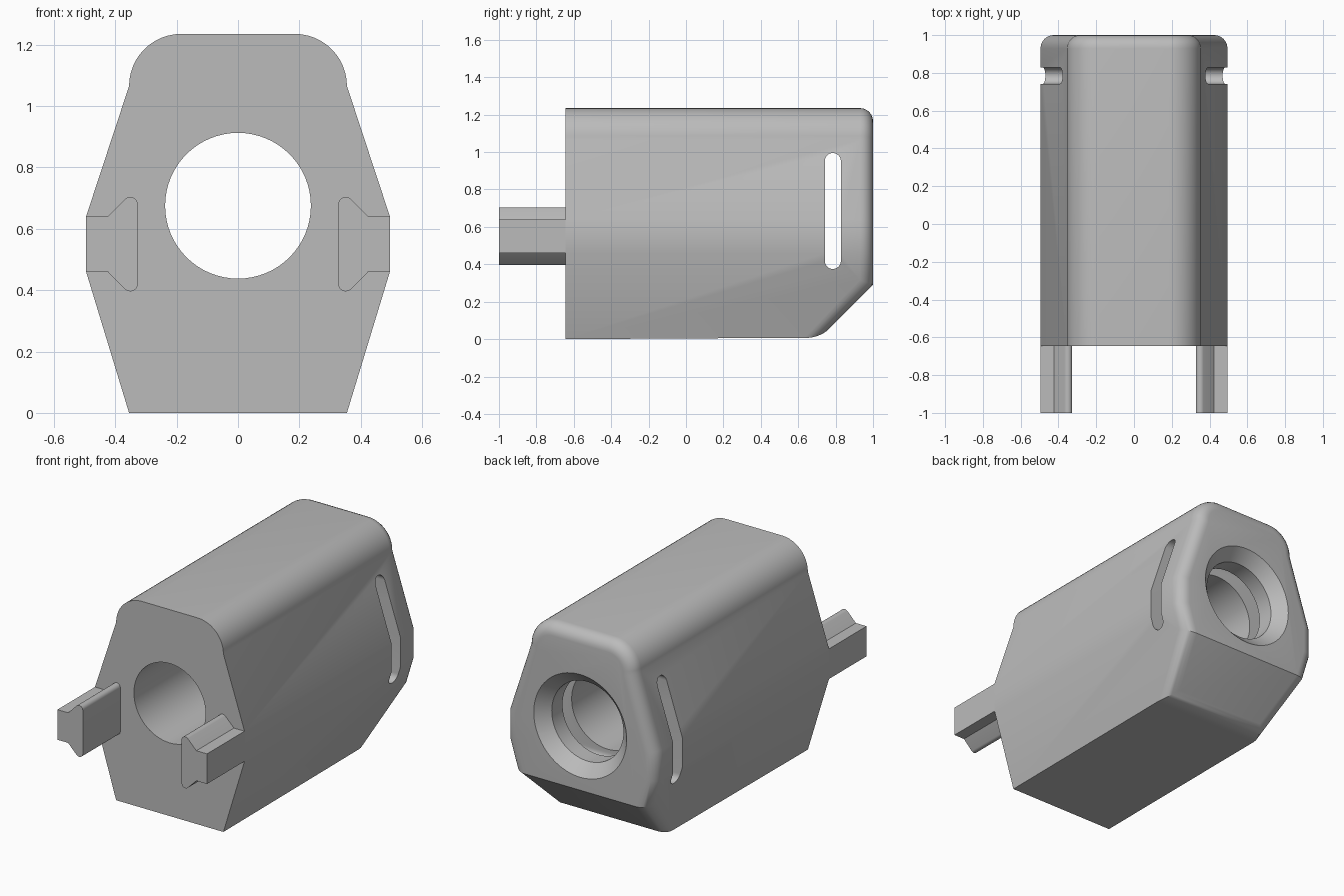
import bpy, bmesh
from math import sin, cos, pi, radians
from mathutils import Vector

if "Cube" in bpy.data.objects:
    bpy.data.objects.remove(bpy.data.objects["Cube"], do_unlink=True)

FRONT, BACK, TIP = -0.645, 1.0, -1.0
BORE_Z, BORE_R = 0.675, 0.2375

grey = bpy.data.materials.new("plain grey")
grey.use_nodes = True
colour = (0.5, 0.5, 0.5, 1)
grey.diffuse_color = colour
grey.node_tree.nodes["Principled BSDF"].inputs["Base Color"].default_value = colour


def arc(cx, cz, r, start, end, n):
    """Points on an arc, angles in degrees."""
    angles = [radians(start + (end - start) * i / n) for i in range(n + 1)]
    return [(cx + r * cos(a), cz + r * sin(a)) for a in angles]


def prism(points, a, b, axis="y"):
    """Extrude a 2D outline from a to b along y or x."""
    bm = bmesh.new()
    place = (lambda p, t: (p[0], t, p[1])) if axis == "y" else (lambda p, t: (t, p[0], p[1]))
    rings = [[bm.verts.new(place(p, t)) for p in points] for t in (a, b)]
    n = len(points)
    for i in range(n):
        j = (i + 1) % n
        bm.faces.new((rings[0][i], rings[0][j], rings[1][j], rings[1][i]))
    for ring in rings:
        bm.faces.new(ring)
    bmesh.ops.recalc_face_normals(bm, faces=bm.faces)
    return bm


def make_object(name, bm):
    bmesh.ops.recalc_face_normals(bm, faces=bm.faces)
    mesh = bpy.data.meshes.new(name)
    bm.to_mesh(mesh)
    bm.free()
    mesh.materials.append(grey)
    obj = bpy.data.objects.new(name, mesh)
    bpy.context.collection.objects.link(obj)
    return obj


def activate(obj):
    bpy.ops.object.select_all(action="DESELECT")
    obj.select_set(True)
    bpy.context.view_layer.objects.active = obj


def smooth(obj):
    activate(obj)
    bpy.ops.object.shade_smooth_by_angle(angle=radians(30))


# Housing: tapered outline with rounded shoulders
right_half = [(0.355, 0), (0.495, 0.46), (0.495, 0.64)] + arc(0.185, 1.065, 0.17, 0, 90, 12)
outline = right_half + [(-x, z) for x, z in reversed(right_half)]
bm = prism(outline, FRONT, BACK)

# Sloped lower back
slope = Vector((0, 1, -1)).normalized()
cut = bmesh.ops.bisect_plane(bm, geom=bm.verts[:] + bm.edges[:] + bm.faces[:],
                             plane_co=(0, BACK, 0.29), plane_no=slope, clear_outer=True)
rim = [e for e in cut["geom_cut"] if isinstance(e, bmesh.types.BMEdge)]
bmesh.ops.edgeloop_fill(bm, edges=[e for e in rim if e.is_boundary] +
                        [e for e in bm.edges if e.is_boundary and e not in rim])
bmesh.ops.recalc_face_normals(bm, faces=bm.faces)

# Rounded rim around the back and the slope
bm.normal_update()
caps = {f for f in bm.faces if f.normal.y > 0.5}
rim = [e for e in bm.edges if sum(f in caps for f in e.link_faces) == 1]
bmesh.ops.bevel(bm, geom=rim, offset=0.07, offset_type="OFFSET", segments=6,
                profile=0.5, affect="EDGES", clamp_overlap=False)
body = make_object("housing", bm)

# Bore with a flared back mouth
bm = bmesh.new()
stations = [(FRONT - 0.1, BORE_R), (BACK - 0.07, BORE_R), (BACK + 0.03, BORE_R + 0.1)]
N = 64
rings = [[bm.verts.new((r * cos(2 * pi * i / N), y, BORE_Z + r * sin(2 * pi * i / N)))
          for i in range(N)] for y, r in stations]
for lower, upper in zip(rings, rings[1:]):
    for i in range(N):
        j = (i + 1) % N
        bm.faces.new((lower[i], lower[j], upper[j], upper[i]))
bm.faces.new(rings[0])
bm.faces.new(rings[-1])
bore = make_object("bore_cutter", bm)

# Strap slot running straight through from side to side
slot_outline = arc(0.785, 0.952, 0.043, 0, 180, 12) + arc(0.785, 0.418, 0.043, 180, 360, 12)
slot = make_object("slot_cutter", prism(slot_outline, -0.7, 0.7, "x"))

for cutter in (bore, slot):
    cutter.hide_render = True
    activate(body)
    mod = body.modifiers.new("cut", "BOOLEAN")
    mod.operation = "DIFFERENCE"
    mod.solver = "EXACT"
    mod.object = cutter
    bpy.ops.object.modifier_apply(modifier=mod.name)
    bpy.data.objects.remove(cutter, do_unlink=True)
smooth(body)

# Front prongs with a flared, rounded inner flange
prong = ([(0.495, 0.46), (0.495, 0.64), (0.4245, 0.64)]
         + arc(0.351, 0.68, 0.024, 45, 180, 8)
         + arc(0.351, 0.42, 0.024, 180, 315, 8) + [(0.4245, 0.46)])
for side, name in ((1, "left_prong"), (-1, "right_prong")):
    smooth(make_object(name, prism([(side * x, z) for x, z in prong], TIP, FRONT)))
